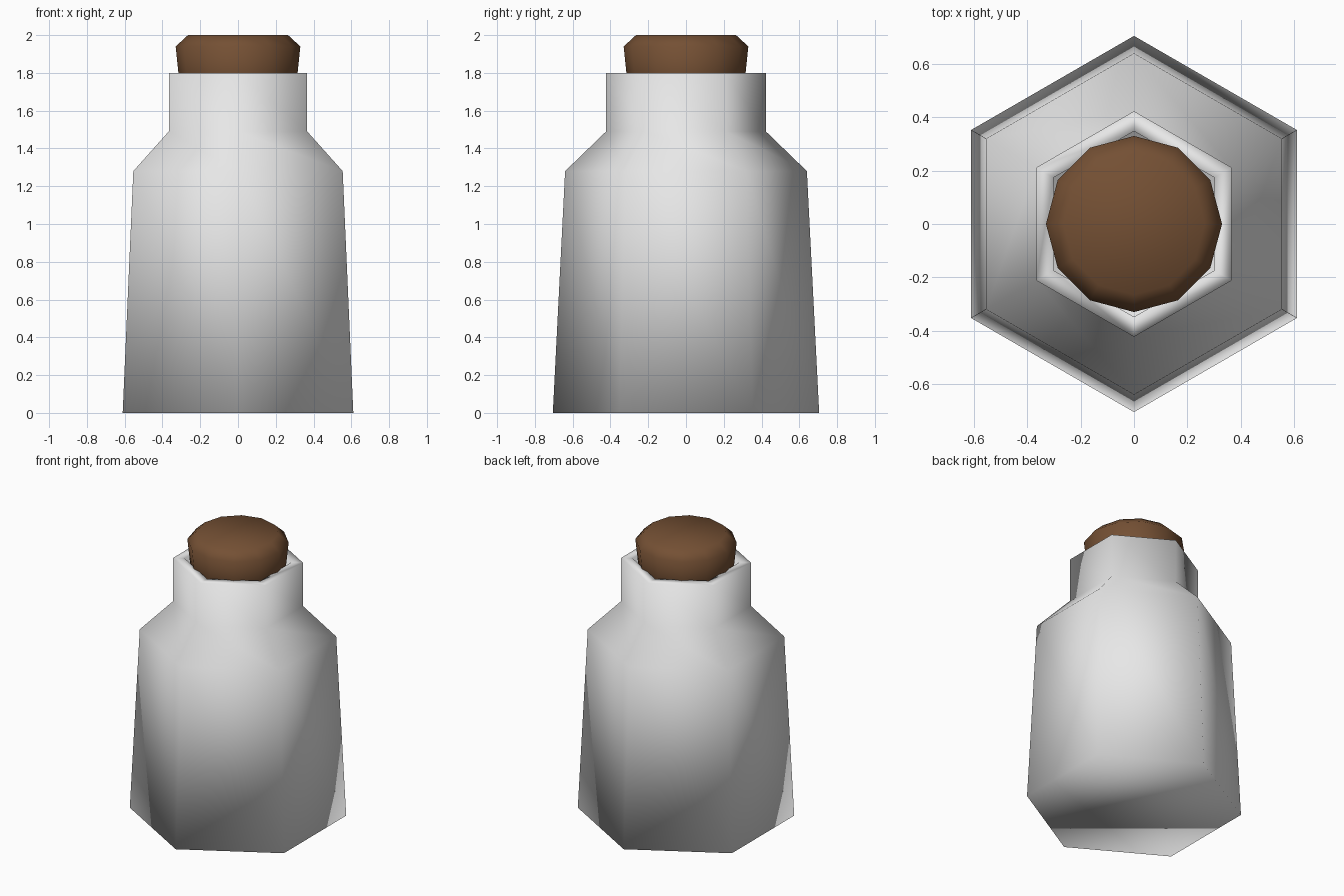
import bpy, bmesh, math

if "Cube" in bpy.data.objects:
    bpy.data.objects.remove(bpy.data.objects["Cube"])


def material(name, rgb):
    m = bpy.data.materials.new(name)
    m.diffuse_color = (*rgb, 1.0)
    m.use_nodes = True
    m.node_tree.nodes["Principled BSDF"].inputs["Base Color"].default_value = m.diffuse_color
    return m


def lathe(name, profile, sides, mat):
    """Stack polygon rings (radius, z) with a corner on +y; cap both ends."""
    bm = bmesh.new()
    rings = []
    for r, z in profile:
        rings.append([bm.verts.new((r * math.sin(2 * math.pi * i / sides),
                                    r * math.cos(2 * math.pi * i / sides), z))
                      for i in range(sides)])
    for a, b in zip(rings, rings[1:]):
        for i in range(sides):
            j = (i + 1) % sides
            bm.faces.new((a[i], a[j], b[j], b[i]))
    bm.faces.new(rings[0])
    bm.faces.new(rings[-1])
    bmesh.ops.recalc_face_normals(bm, faces=bm.faces[:])
    for f in bm.faces:
        f.smooth = True
    me = bpy.data.meshes.new(name)
    bm.to_mesh(me)
    bm.free()
    me.materials.append(mat)
    ob = bpy.data.objects.new(name, me)
    bpy.context.collection.objects.link(ob)
    return ob


glass = material("pale_glass", (0.8, 0.8, 0.8))
cork = material("brown_cork", (0.175, 0.08, 0.034))

# Hexagonal bottle: outer wall, rim, then the hollow inside
lathe("bottle", [(0.705, 0), (0.64, 1.28), (0.423, 1.49), (0.423, 1.8),
                 (0.348, 1.8), (0.348, 1.46), (0.56, 1.24), (0.62, 0.08)], 6, glass)

# Twelve-sided tapered stopper with a chamfered top
lathe("stopper", [(0.295, 1.6), (0.33, 1.94), (0.265, 2.0)], 12, cork)
